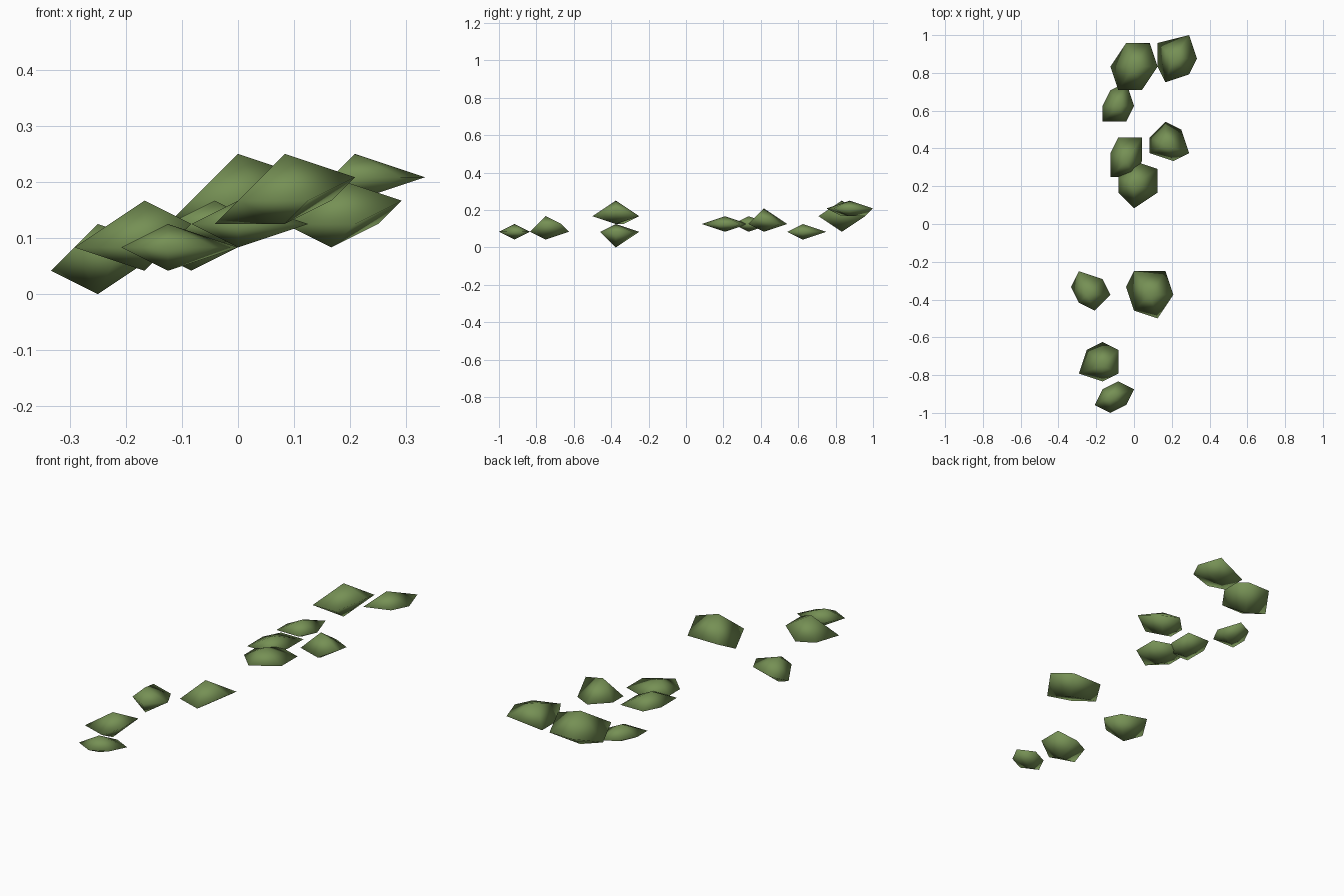
import bpy
import bmesh

default_cube = bpy.data.objects.get("Cube")
if default_cube:
    bpy.data.objects.remove(default_cube, do_unlink=True)

GRID = 1 / 24  # every corner sits on this spacing

# Single foliage colour
leaf_green = bpy.data.materials.new("leaf_green")
leaf_green.use_nodes = True
leaf_green.diffuse_color = (0.18, 0.28, 0.09, 1)
shader = leaf_green.node_tree.nodes["Principled BSDF"]
shader.inputs["Base Color"].default_value = leaf_green.diffuse_color
shader.inputs["Roughness"].default_value = 0.9


def leaf_clump(name, outline, levels, tip, bottom):
    """Faceted pebble: a tilted rim joined to one upper and one lower tip.

    levels gives the rim height at its left-most, middle and right-most corners.
    """
    low, middle, high = levels
    x_min = min(x for x, y in outline)
    x_max = max(x for x, y in outline)
    bm = bmesh.new()

    def corner(x, y, z):
        return bm.verts.new((x * GRID, y * GRID, z * GRID))

    rim = []
    for x, y in outline:
        z = low if x == x_min else high if x == x_max else middle
        rim.append(corner(x, y, z))
    upper = corner(*tip)
    lower = corner(tip[0], tip[1], bottom)
    for a, b in zip(rim, rim[1:] + rim[:1]):
        bm.faces.new((a, b, upper))
        bm.faces.new((b, a, lower))
    bmesh.ops.recalc_face_normals(bm, faces=bm.faces)
    for face in bm.faces:
        face.smooth = True

    mesh = bpy.data.meshes.new(name)
    bm.to_mesh(mesh)
    bm.free()
    mesh.materials.append(leaf_green)
    clump = bpy.data.objects.new(name, mesh)
    bpy.context.collection.objects.link(clump)
    return clump


# Rear group
leaf_clump("rear_large_leaf_clump",
           outline=[(-1, 23), (2, 23), (3, 20), (1, 17), (-2, 17), (-3, 20)],
           levels=(3, 4, 5), tip=(0, 20, 6), bottom=2)
leaf_clump("rear_left_leaf_clump",
           outline=[(3, 23), (7, 24), (8, 21), (7, 19), (4, 18), (3, 20)],
           levels=(4, 5, 5), tip=(5, 21, 6), bottom=4)
leaf_clump("rear_low_leaf_clump",
           outline=[(-3, 17), (-1, 18), (0, 15), (-1, 13), (-4, 13), (-4, 15)],
           levels=(2, 2, 2), tip=(-2, 15, 3), bottom=1)

# Middle group
leaf_clump("middle_right_leaf_clump",
           outline=[(-2, 11), (1, 11), (1, 8), (0, 6), (-3, 6), (-3, 9)],
           levels=(3, 3, 3), tip=(-1, 8, 4), bottom=2)
leaf_clump("middle_left_leaf_clump",
           outline=[(2, 11), (4, 13), (6, 12), (7, 9), (5, 8), (2, 9)],
           levels=(3, 3, 4), tip=(4, 10, 5), bottom=2)
leaf_clump("middle_front_leaf_clump",
           outline=[(-2, 6), (0, 8), (3, 7), (3, 4), (0, 2), (-2, 4)],
           levels=(3, 3, 3), tip=(0, 5, 4), bottom=2)

# Front group
leaf_clump("front_large_leaf_clump",
           outline=[(0, -6), (4, -6), (5, -9), (3, -12), (0, -11), (-1, -8)],
           levels=(3, 4, 5), tip=(2, -9, 6), bottom=3)
leaf_clump("front_right_leaf_clump",
           outline=[(-7, -6), (-4, -7), (-3, -9), (-5, -11), (-7, -10), (-8, -8)],
           levels=(1, 2, 2), tip=(-6, -9, 3), bottom=0)
leaf_clump("front_low_leaf_clump",
           outline=[(-6, -16), (-4, -15), (-2, -16), (-2, -19), (-4, -20), (-7, -19)],
           levels=(2, 2, 3), tip=(-4, -18, 4), bottom=1)
leaf_clump("front_tip_leaf_clump",
           outline=[(-5, -23), (-4, -21), (-2, -20), (0, -21), (-1, -23), (-3, -24)],
           levels=(2, 2, 2), tip=(-3, -22, 3), bottom=1)
